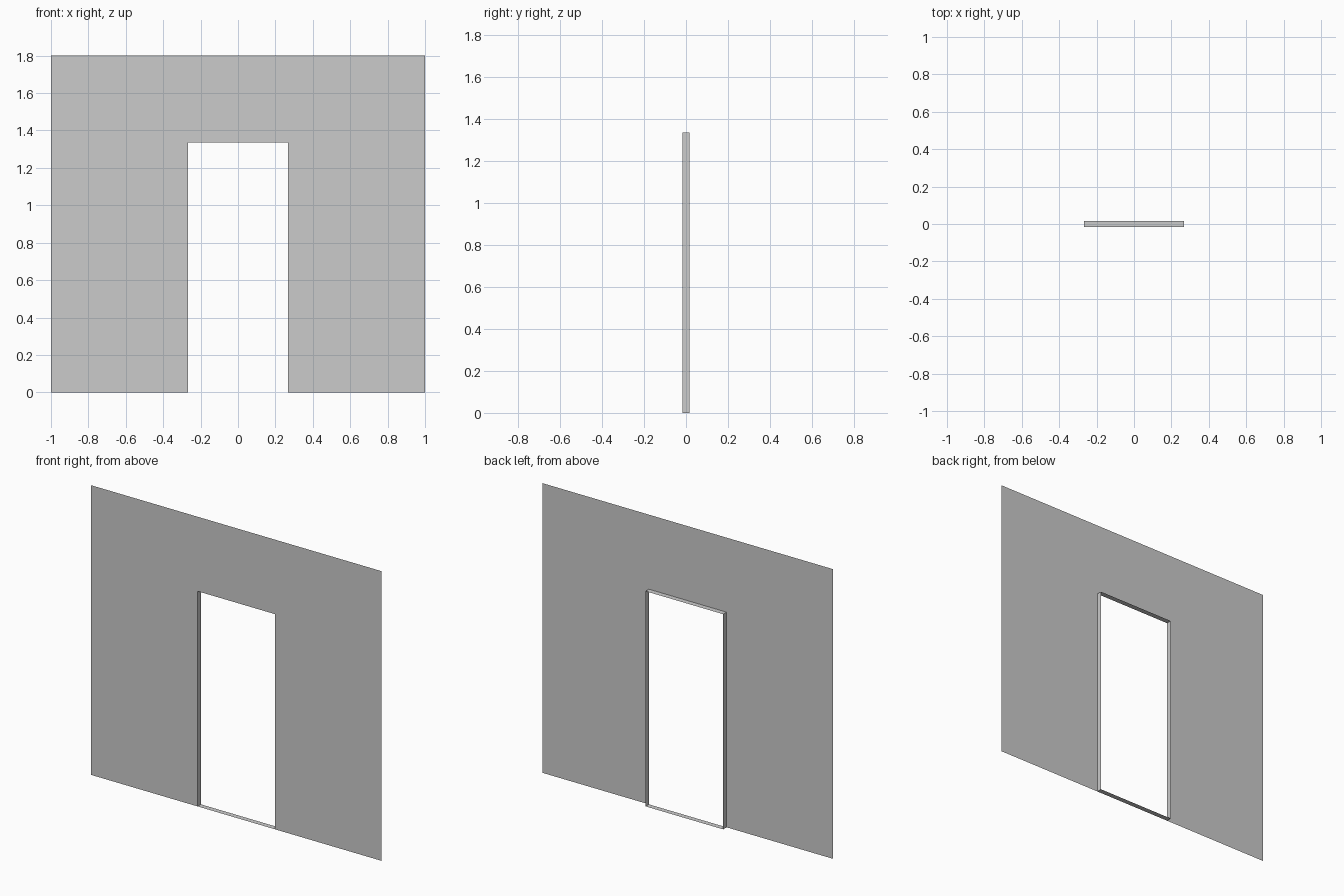
import bpy, bmesh

if "Cube" in bpy.data.objects:
    bpy.data.objects.remove(bpy.data.objects["Cube"])

W, H = 1.0, 1.80        # wall half width, height
DW, DH = 0.267, 1.337   # doorway half width, height
FRONT, BACK = -0.0167, 0.0167


def make(name, quads):
    bm = bmesh.new()
    for q in quads:
        bm.faces.new([bm.verts.new(p) for p in q])
    bmesh.ops.remove_doubles(bm, verts=bm.verts, dist=1e-5)
    mesh = bpy.data.meshes.new(name)
    bm.to_mesh(mesh)
    bm.free()
    obj = bpy.data.objects.new(name, mesh)
    bpy.context.collection.objects.link(obj)
    return obj


# Thin wall sheet: grid of panels around the doorway, facing -y
xs, zs = [-W, -DW, DW, W], [0, DH, H]
panels = []
for i in range(3):
    for j in range(2):
        if (i, j) != (1, 0):
            x0, x1, z0, z1 = xs[i], xs[i + 1], zs[j], zs[j + 1]
            panels.append([(x0, FRONT, z0), (x1, FRONT, z0),
                           (x1, FRONT, z1), (x0, FRONT, z1)])
make("wall", panels)

# Door reveal: sill, jambs and head running back from the opening, facing inward
corners = [(-DW, 0), (DW, 0), (DW, DH), (-DW, DH)]
reveal = []
for (x0, z0), (x1, z1) in zip(corners, corners[1:] + corners[:1]):
    reveal.append([(x0, FRONT, z0), (x1, FRONT, z1),
                   (x1, BACK, z1), (x0, BACK, z0)])
make("door_reveal", reveal)
